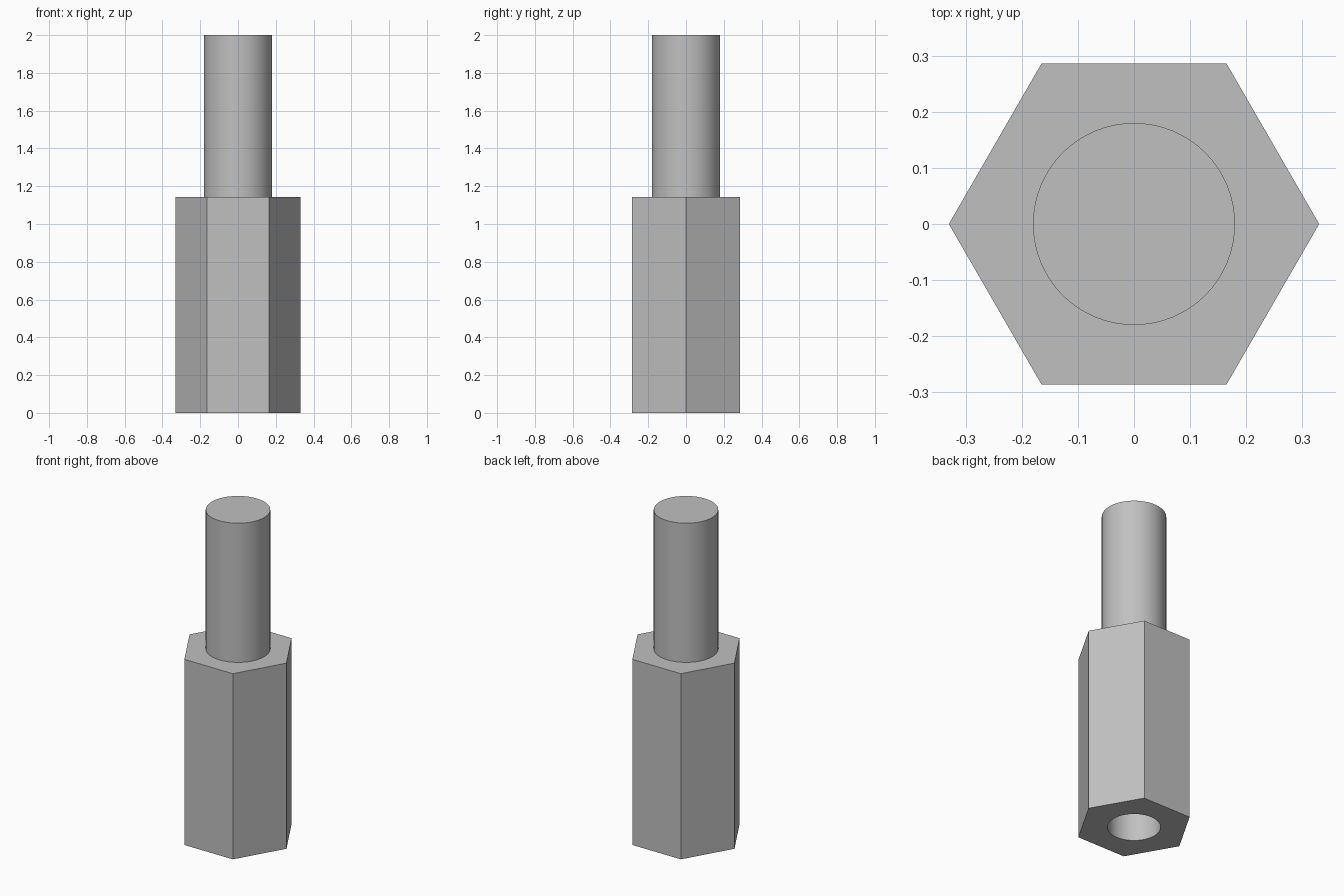
import bpy
import bmesh
from math import cos, sin, pi, radians

cube = bpy.data.objects.get("Cube")
if cube:
    bpy.data.objects.remove(cube, do_unlink=True)

HEX_R, HEX_TOP = 0.33, 1.143
STUD_R, TOTAL = 0.18, 2.0
BORE_R, BORE_DEPTH = 0.148, 0.8
ROUND = 64

metal = bpy.data.materials.new("grey metal")
metal.use_nodes = True
colour = (0.53, 0.53, 0.53, 1)
metal.diffuse_color = colour
metal.node_tree.nodes["Principled BSDF"].inputs["Base Color"].default_value = colour


def ring(bm, radius, sides, z):
    """Closed loop of edges around the z axis."""
    verts = [bm.verts.new((radius * cos(2 * pi * i / sides),
                           radius * sin(2 * pi * i / sides), z))
             for i in range(sides)]
    return [bm.edges.new((verts[i - 1], verts[i])) for i in range(sides)]


def cap(bm, loop):
    bmesh.ops.contextual_create(bm, geom=loop)


def wall(bm, lower, upper):
    bmesh.ops.bridge_loops(bm, edges=lower + upper)


def finish(bm, name):
    bmesh.ops.recalc_face_normals(bm, faces=bm.faces)
    mesh = bpy.data.meshes.new(name)
    bm.to_mesh(mesh)
    bm.free()
    mesh.materials.append(metal)
    obj = bpy.data.objects.new(name, mesh)
    bpy.context.collection.objects.link(obj)
    bpy.ops.object.select_all(action="DESELECT")
    obj.select_set(True)
    bpy.context.view_layer.objects.active = obj
    bpy.ops.object.shade_smooth_by_angle(angle=radians(30))


# Hexagonal body with a blind bore in its underside
bm = bmesh.new()
hex_low, hex_high = ring(bm, HEX_R, 6, 0), ring(bm, HEX_R, 6, HEX_TOP)
bore_low, bore_high = ring(bm, BORE_R, ROUND, 0), ring(bm, BORE_R, ROUND, BORE_DEPTH)
wall(bm, hex_low, hex_high)
wall(bm, bore_low, bore_high)
cap(bm, hex_high)
cap(bm, bore_high)
bmesh.ops.triangle_fill(bm, edges=hex_low + bore_low, use_beauty=True, normal=(0, 0, -1))
finish(bm, "hex_body")

# Round stud, seated slightly inside the body
bm = bmesh.new()
stud_low, stud_high = ring(bm, STUD_R, ROUND, HEX_TOP - 0.02), ring(bm, STUD_R, ROUND, TOTAL)
wall(bm, stud_low, stud_high)
cap(bm, stud_low)
cap(bm, stud_high)
finish(bm, "stud")
